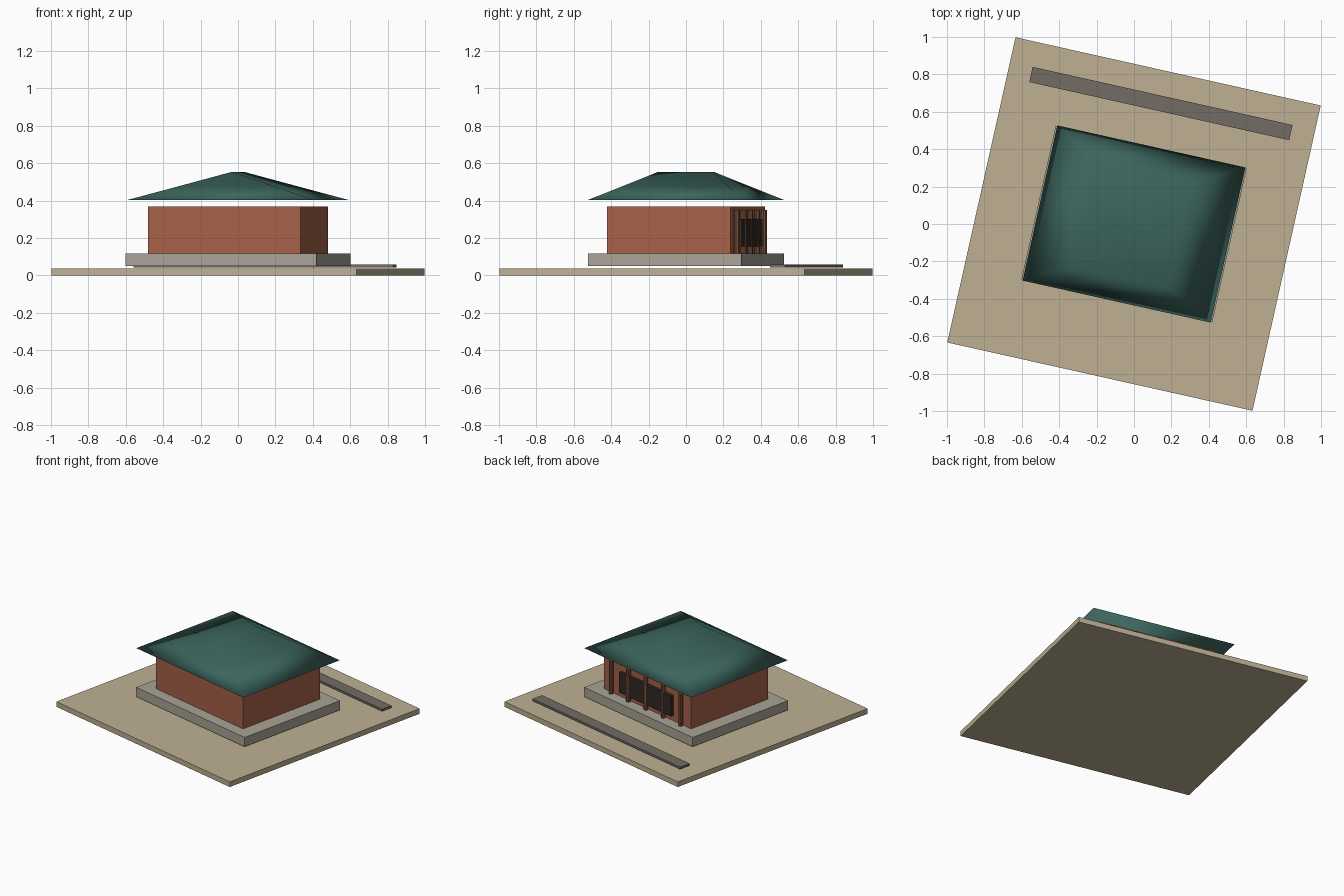
import bpy, bmesh, math
from mathutils import Matrix

if "Cube" in bpy.data.objects:
    bpy.data.objects.remove(bpy.data.objects["Cube"])

ROT = Matrix.Rotation(math.radians(-12.6), 4, 'Z')  # whole plot is turned on the grid


def material(name, rgb):
    m = bpy.data.materials.new(name)
    m.diffuse_color = (*rgb, 1)
    m.use_nodes = True
    m.node_tree.nodes["Principled BSDF"].inputs["Base Color"].default_value = m.diffuse_color
    return m


SAND = material("sand", (0.52, 0.44, 0.29))
STONE = material("stone", (0.40, 0.37, 0.31))
PATH = material("path_stone", (0.17, 0.15, 0.125))
BRICK = material("brick", (0.38, 0.12, 0.065))
WOOD = material("wood", (0.19, 0.075, 0.04))
DARK = material("dark_opening", (0.03, 0.022, 0.018))
TILE = material("roof_tile", (0.045, 0.13, 0.11))


def finish(name, bm, mat, smooth=False):
    bmesh.ops.recalc_face_normals(bm, faces=bm.faces)
    for f in bm.faces:
        f.smooth = smooth
    me = bpy.data.meshes.new(name)
    bm.to_mesh(me)
    bm.free()
    me.materials.append(mat)
    ob = bpy.data.objects.new(name, me)
    ob.matrix_world = ROT
    bpy.context.collection.objects.link(ob)
    return ob


def box(name, w, d, z0, z1, mat, y=0.0):
    bm = bmesh.new()
    bmesh.ops.create_cube(bm, size=1, matrix=Matrix.Translation((0, y, (z0 + z1) / 2))
                          @ Matrix.Diagonal((w, d, z1 - z0, 1)))
    return finish(name, bm, mat)


# Plot, path, plinth and hall, each a plain block
box("ground_slab", 1.672, 1.672, 0, 0.037, SAND)
box("path", 1.424, 0.083, 0.043, 0.058, PATH, y=0.66)
box("plinth", 1.046, 0.84, 0.05, 0.117, STONE)
box("hall_walls", 0.837, 0.676, 0.117, 0.367, BRICK)
box("doorway", 0.50, 0.024, 0.155, 0.30, DARK, y=0.35)

# Row of columns along the back wall
for i in range(5):
    bm = bmesh.new()
    bmesh.ops.create_cone(bm, cap_ends=True, segments=8, radius1=0.015, radius2=0.015, depth=0.233,
                          matrix=Matrix.Translation(((i - 2) * 0.1675, 0.353, 0.2335)))
    finish(f"column_{i + 1}", bm, WOOD)

# Hipped roof: eave ring, middle ring, ridge along y
bm = bmesh.new()


def ring(hx, hy, z):
    return [bm.verts.new((sx * hx, sy * hy, z)) for sx, sy in ((-1, -1), (1, -1), (1, 1), (-1, 1))]


eave = ring(0.515, 0.425, 0.402)
mid = ring(0.258, 0.289, 0.477)
front, back = [bm.verts.new((0, y, 0.553)) for y in (-0.153, 0.153)]
for i in range(4):
    j = (i + 1) % 4
    bm.faces.new((eave[i], eave[j], mid[j], mid[i]))
bm.faces.new((mid[0], mid[1], front))
bm.faces.new((mid[1], mid[2], back, front))
bm.faces.new((mid[2], mid[3], back))
bm.faces.new((mid[3], mid[0], front, back))
bm.faces.new((eave[0], eave[2], eave[1]))
bm.faces.new((eave[0], eave[3], eave[2]))
finish("roof", bm, TILE, smooth=True)
